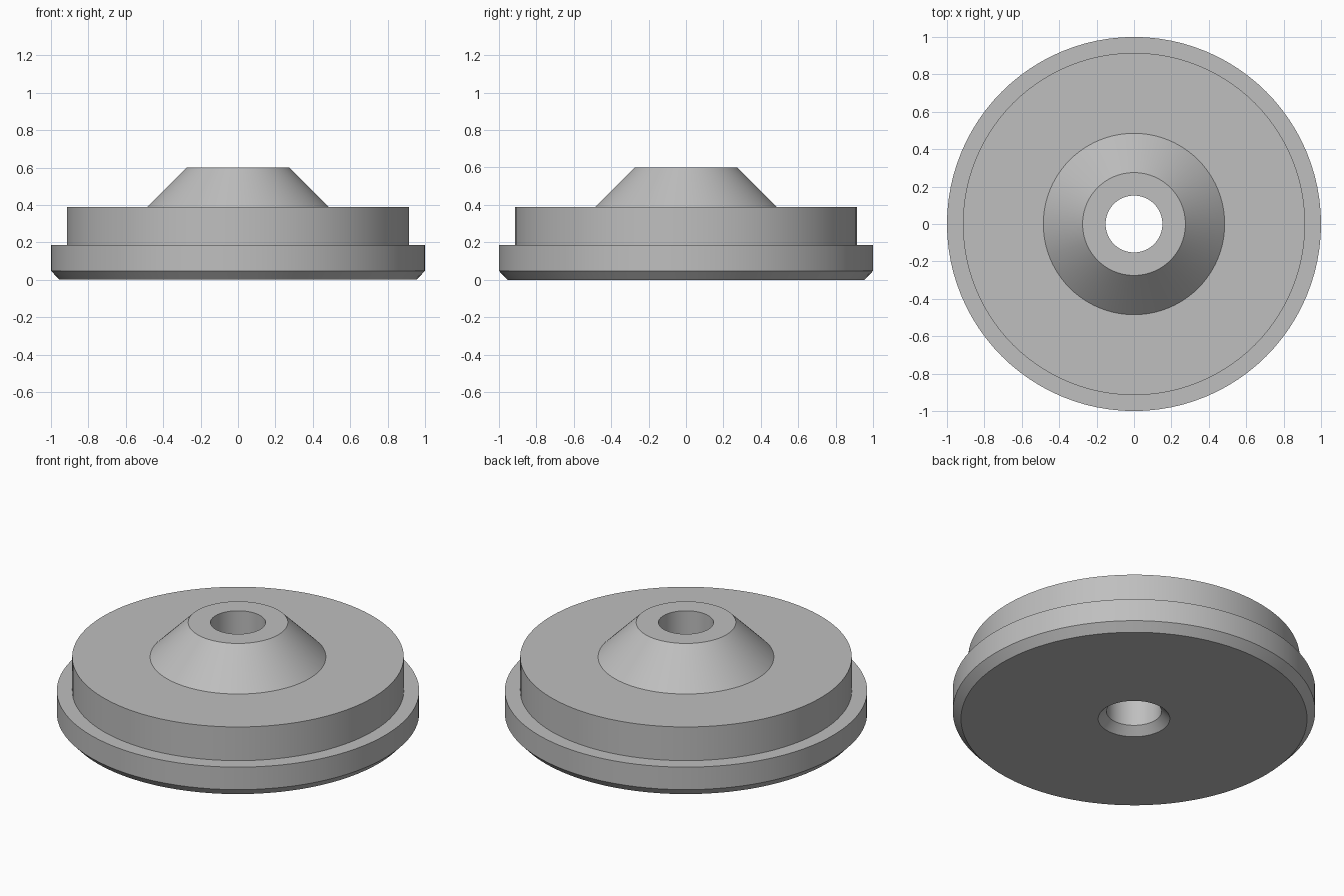
import bpy
import bmesh
from math import radians
from mathutils import Matrix, Vector

cube = bpy.data.objects.get("Cube")
if cube:
    bpy.data.objects.remove(cube, do_unlink=True)

SEGMENTS = 96

# Plain grey material
grey = bpy.data.materials.new("plain_grey")
grey.use_nodes = True
colour = (0.52, 0.52, 0.52, 1)
grey.diffuse_color = colour
grey.node_tree.nodes["Principled BSDF"].inputs["Base Color"].default_value = colour


def lathe(name, profile, material):
    """Revolve a closed (radius, height) profile around the z axis."""
    bm = bmesh.new()
    verts = [bm.verts.new((r, 0, z)) for r, z in profile]
    edges = [bm.edges.new((a, b)) for a, b in zip(verts, verts[1:] + verts[:1])]
    bmesh.ops.spin(bm, geom=verts + edges, cent=(0, 0, 0), axis=(0, 0, 1),
                   angle=radians(360), steps=SEGMENTS, use_merge=True)
    bmesh.ops.remove_doubles(bm, verts=bm.verts, dist=0.0001)
    bmesh.ops.recalc_face_normals(bm, faces=bm.faces)
    mesh = bpy.data.meshes.new(name)
    bm.to_mesh(mesh)
    bm.free()
    mesh.materials.append(material)
    obj = bpy.data.objects.new(name, mesh)
    bpy.context.collection.objects.link(obj)
    bpy.ops.object.select_all(action='DESELECT')
    obj.select_set(True)
    bpy.context.view_layer.objects.active = obj
    bpy.ops.object.shade_smooth_by_angle(angle=radians(30))
    return obj


# Stepped disc with chamfered rim, conical boss and countersunk through-hole
lathe("stepped_flange", [
    (0.198, 0.0), (0.955, 0.0),      # underside
    (1.0, 0.048), (1.0, 0.185),      # chamfer and rim
    (0.915, 0.185), (0.915, 0.39),   # step and upper disc
    (0.485, 0.39), (0.275, 0.6),     # top face and cone
    (0.152, 0.6), (0.152, 0.046),    # boss top and bore
], grey)
